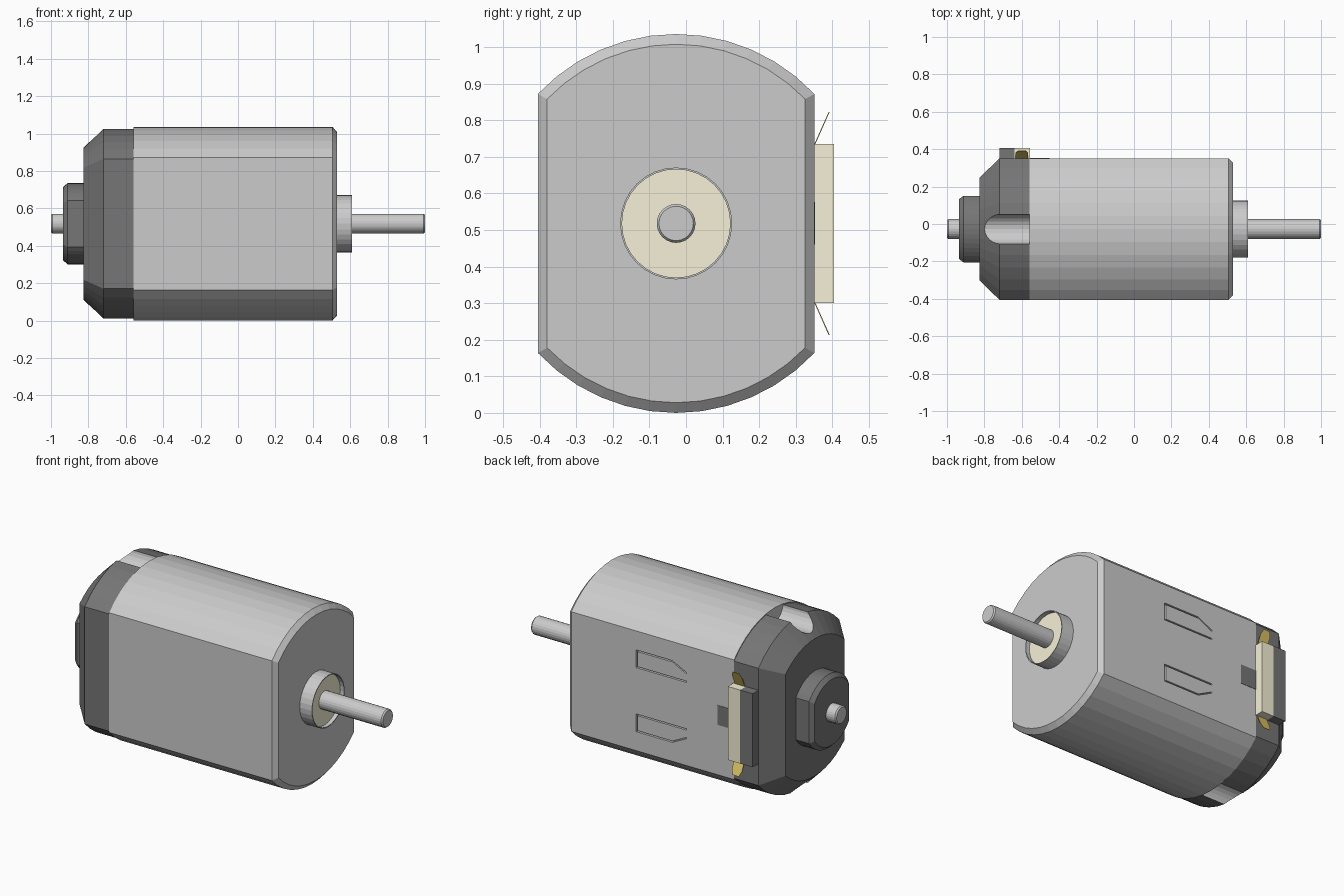
import bpy, bmesh
from math import acos, pi, sin, cos
from mathutils import Vector

if "Cube" in bpy.data.objects:
    bpy.data.objects.remove(bpy.data.objects["Cube"])

CY, CZ = -0.027, 0.518      # motor axis


def material(name, r, g, b):
    m = bpy.data.materials.new(name)
    m.diffuse_color = (r, g, b, 1)
    m.use_nodes = True
    m.node_tree.nodes["Principled BSDF"].inputs["Base Color"].default_value = m.diffuse_color
    return m


dark = material("dark_plastic", 0.18, 0.18, 0.18)
steel = material("steel", 0.8, 0.8, 0.8)
cream = material("cream", 0.92, 0.88, 0.68)
brass = material("brass", 0.72, 0.55, 0.14)


def mesh_object(name, rings, mats):
    """Skin a row of equal-length rings and close both ends."""
    bm = bmesh.new()
    vs = [[bm.verts.new(p) for p in ring] for ring in rings]
    n = len(vs[0])
    for a, b in zip(vs, vs[1:]):
        for i in range(n):
            j = (i + 1) % n
            bm.faces.new((a[i], a[j], b[j], b[i]))
    bm.faces.new(vs[0])
    bm.faces.new(vs[-1])
    bmesh.ops.recalc_face_normals(bm, faces=bm.faces)
    me = bpy.data.meshes.new(name)
    bm.to_mesh(me)
    bm.free()
    for m in mats:
        me.materials.append(m)
    ob = bpy.data.objects.new(name, me)
    bpy.context.collection.objects.link(ob)
    return ob


def loft(name, sections, *mats, seg=16, cz=CZ):
    """Sections (x, radius, half_width) along x; half_width < radius gives flat sides."""
    rings = []
    for x, r, h in sections:
        a = acos(min(1, h / r))
        count = seg + 1 if h < r else seg
        arc = [a + (pi - 2 * a) * i / seg for i in range(count)]
        rings.append([(x, CY + r * cos(t), cz + r * sin(t))
                      for t in arc + [t + pi for t in arc]])
    return mesh_object(name, rings, mats)


def prism(name, pts, y0, y1, *mats):
    """Extrude an (x, z) outline along y."""
    return mesh_object(name, [[(x, y, z) for x, z in pts] for y in (y0, y1)], mats)


def rect(x0, x1, z0, z1):
    return [(x0, z0), (x1, z0), (x1, z1), (x0, z1)]


def cut(target, cutter):
    mod = target.modifiers.new("cut", 'BOOLEAN')
    mod.operation = 'DIFFERENCE'
    mod.solver = 'EXACT'
    mod.object = cutter
    bpy.context.view_layer.objects.active = target
    bpy.ops.object.modifier_apply(modifier=mod.name)
    bpy.data.objects.remove(cutter)


# Metal can with chamfered front end
can = loft("motor_can", [(-0.56, 0.518, 0.378), (0.505, 0.518, 0.378),
                         (0.53, 0.49, 0.353)], seg=12)

# Plastic end cap, with a round groove at top and bottom
cap = loft("end_cap", [(-0.825, 0.407, 0.275), (-0.72, 0.513, 0.378),
                       (-0.56, 0.513, 0.378)], dark, steel, seg=12)
for s in (-1, 1):
    groove = loft("groove_cutter", [(-0.95, 0.08, 0.08), (-0.55, 0.08, 0.08)],
                  dark, steel, seg=12, cz=CZ + s * 0.513)
    groove.hide_render = True
    for p in groove.data.polygons:
        p.material_index = 1
    cut(cap, groove)

# Rear bearing boss with flat sides
loft("rear_boss", [(-0.935, 0.195, 0.16), (-0.912, 0.217, 0.178),
                   (-0.82, 0.217, 0.178)], dark)

# Front bearing collar (recessed) and its bushing
loft("front_collar", [(0.525, 0.153, 0.153), (0.61, 0.153, 0.153),
                      (0.61, 0.148, 0.148), (0.575, 0.148, 0.148)])
loft("front_bushing", [(0.57, 0.148, 0.148), (0.585, 0.148, 0.148)], cream)

# Shaft
loft("shaft", [(-1, 0.047, 0.047), (-0.992, 0.053, 0.053),
               (0.992, 0.053, 0.053), (1, 0.047, 0.047)], seg=12)

# Two punched tabs in the back flat, outlined by a thin slot
for s in (1, -1):
    outer = [(0.08, 0.137), (-0.25, 0.137), (-0.25, 0.195), (-0.155, 0.242), (0.08, 0.242)]
    inner = [(0.072, 0.145), (-0.252, 0.145), (-0.252, 0.186), (-0.157, 0.234), (0.072, 0.234)]
    slot = prism("slot_cutter", [(x, CZ + s * z) for x, z in outer], 0.336, 0.4)
    slot.hide_render = True
    cut(can, slot)
    prism("punched_tab", [(x, CZ + s * z) for x, z in inner], 0.33, 0.3508)

# Terminal block on the back flat, with the cap tongue reaching into the can
prism("terminal_block", rect(-0.72, -0.638, 0.30, 0.735), 0.34, 0.405, dark)
prism("terminal_insulator", rect(-0.638, -0.557, 0.30, 0.735), 0.34, 0.405, cream)
prism("cap_tongue", rect(-0.565, -0.453, 0.46, 0.576), 0.33, 0.353, dark)

# Brass terminals bent outward above and below the block
for s in (1, -1):
    outline = [(-0.633, 0), (-0.633, 0.7), (-0.62, 1), (-0.58, 1), (-0.567, 0.7), (-0.567, 0)]
    rings = [[Vector((x, 0.35 + d + 0.04 * t, CZ + s * (0.215 + 0.09 * t)))
              for x, t in outline] for d in (0, 0.003)]
    mesh_object("terminal", rings, [brass])
